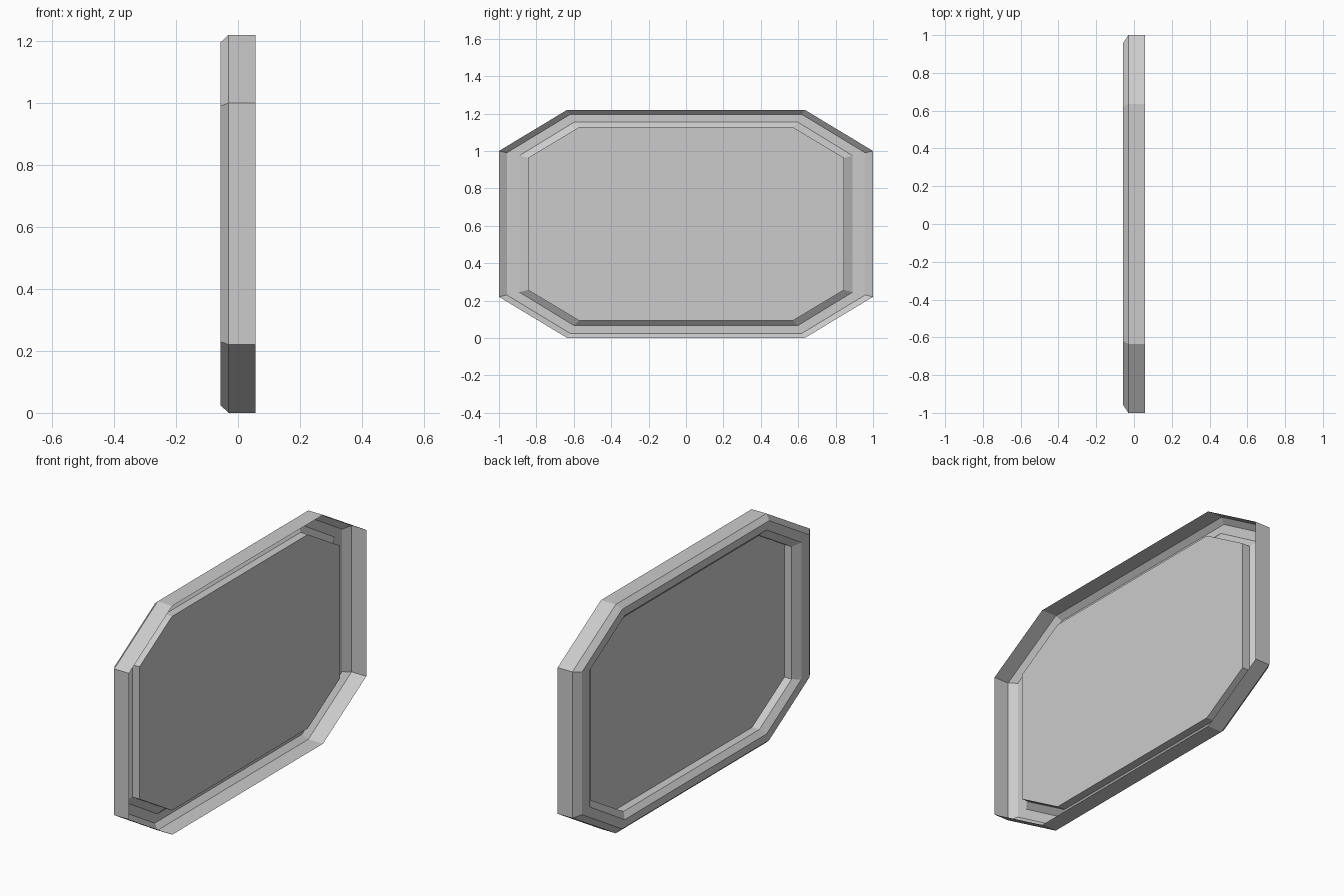
import bpy, bmesh

if "Cube" in bpy.data.objects:
    bpy.data.objects.remove(bpy.data.objects["Cube"])

CZ = 0.61  # mid height

# rings of the sheet, outer back edge to panel: x, half width, corner half height, corner half width, half height
RINGS = [
    (0.057, 1.00, 0.39, 0.635, 0.61),
    (-0.03, 1.00, 0.39, 0.635, 0.61),
    (-0.057, 0.958, 0.38, 0.62, 0.585),
    (-0.057, 0.891, 0.365, 0.598, 0.544),
    (-0.032, 0.845, 0.353, 0.572, 0.517),
    (0.011, 0.845, 0.353, 0.572, 0.517),
]


def octagon(bm, x, w, ch, cw, h):
    quarter = [(w, ch), (cw, h)]
    pts = quarter + [(-y, z) for y, z in reversed(quarter)]
    pts += [(-y, -z) for y, z in pts]
    return [bm.verts.new((x, y, z + CZ)) for y, z in pts]


def make_object(name, rings, cap):
    bm = bmesh.new()
    loops = [octagon(bm, *r) for r in rings]
    for a, b in zip(loops, loops[1:]):
        for i in range(8):
            j = (i + 1) % 8
            bm.faces.new((a[i], b[i], b[j], a[j]))
    if cap:
        bm.faces.new(list(reversed(loops[-1])))
    mesh = bpy.data.meshes.new(name)
    bm.to_mesh(mesh)
    bm.free()
    obj = bpy.data.objects.new(name, mesh)
    bpy.context.collection.objects.link(obj)


# bevelled hollow rim, open at the back
make_object("rim", RINGS[:5], False)
# recessed panel with its short side wall
make_object("panel", RINGS[4:], True)
